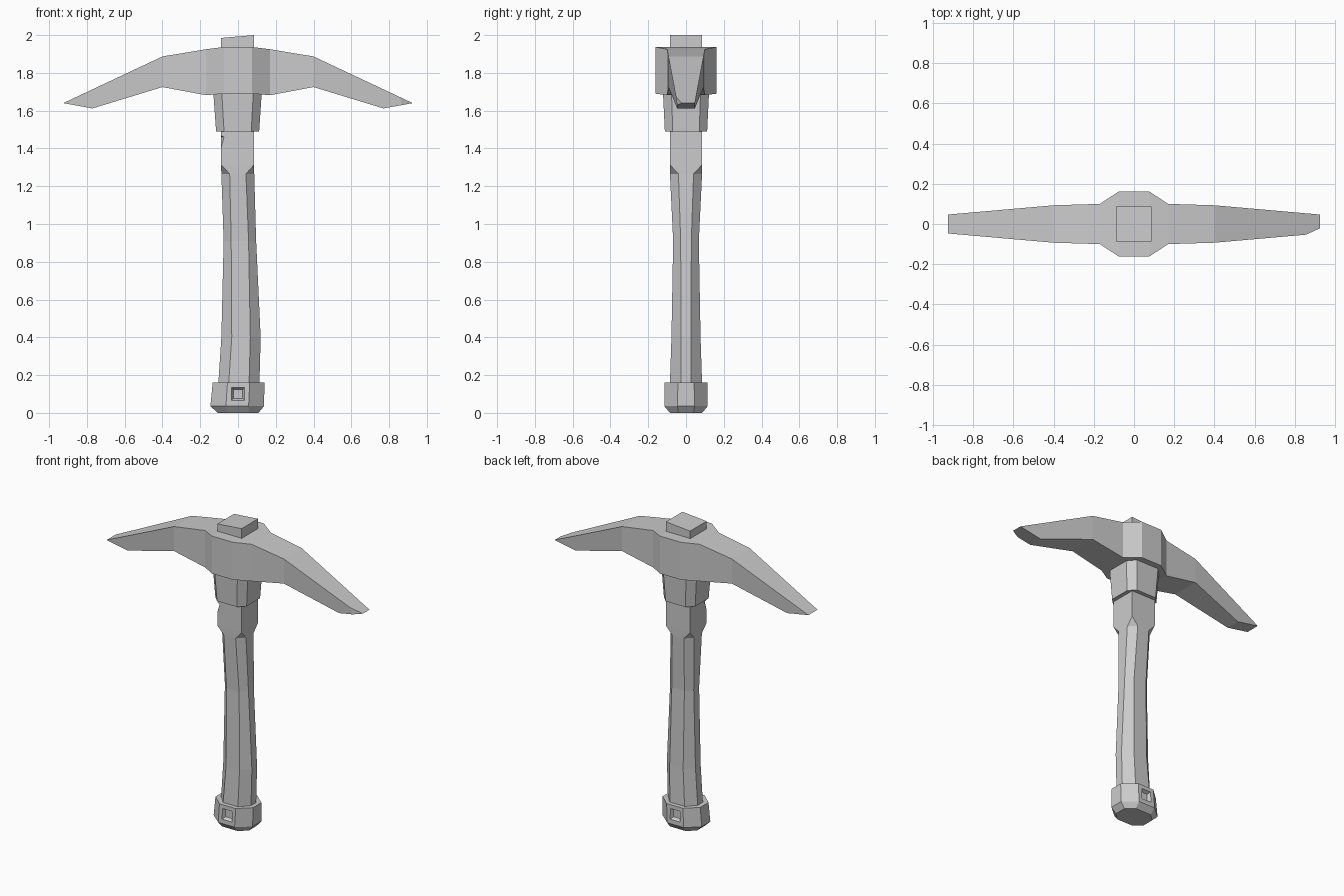
import bpy, bmesh
from mathutils import Vector

if "Cube" in bpy.data.objects:
    bpy.data.objects.remove(bpy.data.objects["Cube"])


def loft(name, rings, trim=None):
    """Skin a stack of equal-length rings and close both ends."""
    bm = bmesh.new()
    loops = [[bm.verts.new(p) for p in r] for r in rings]
    n = len(rings[0])
    for a, b in zip(loops, loops[1:]):
        for i in range(n):
            j = (i + 1) % n
            bm.faces.new((a[i], a[j], b[j], b[i]))
    bm.faces.new(loops[0])
    bm.faces.new(loops[-1])
    bmesh.ops.remove_doubles(bm, verts=bm.verts[:], dist=0.0001)
    if trim:
        bmesh.ops.bisect_plane(bm, geom=bm.verts[:] + bm.edges[:] + bm.faces[:],
                               plane_co=trim[0], plane_no=trim[1], clear_outer=True)
        bmesh.ops.holes_fill(bm, edges=[e for e in bm.edges if e.is_boundary])
    bmesh.ops.recalc_face_normals(bm, faces=bm.faces[:])
    me = bpy.data.meshes.new(name)
    bm.to_mesh(me)
    bm.free()
    ob = bpy.data.objects.new(name, me)
    bpy.context.collection.objects.link(ob)
    return ob


def octagon(z, x0, x1, hy, cx, cy):
    """Rectangle x0..x1 by +-hy with corners cut by cx, cy."""
    return [(x0 + cx, -hy, z), (x1 - cx, -hy, z), (x1, -hy + cy, z), (x1, hy - cy, z),
            (x1 - cx, hy, z), (x0 + cx, hy, z), (x0, hy - cy, z), (x0, -hy + cy, z)]


def carve(ob, cutter):
    """Subtract a cutter and discard it."""
    mod = ob.modifiers.new("carve", 'BOOLEAN')
    mod.operation = 'DIFFERENCE'
    mod.solver = 'EXACT'
    mod.object = cutter
    cutter.hide_render = True
    bpy.context.view_layer.objects.active = ob
    bpy.ops.object.modifier_apply(modifier=mod.name)
    bpy.data.objects.remove(cutter)


# Handle: square neck, stop chamfers, curved octagonal grip
handle_sections = [
    (0.10, -0.108, 0.112, 0.087, 0.055, 0.06),
    (0.40, -0.088, 0.120, 0.077, 0.055, 0.05),
    (0.91, -0.076, 0.096, 0.068, 0.040, 0.04),
    (1.265, -0.088, 0.086, 0.085, 0.044, 0.045),
    (1.315, -0.09, 0.086, 0.086, 0, 0),
    (1.99, -0.09, 0.086, 0.086, 0, 0)]
rings = [octagon(*s) for s in handle_sections]
rings[-1] = [(x, y, 1.985 if x < 0 else 2.0) for x, y, z in rings[-1]]
handle = loft("handle", rings)

# Chip broken out of the neck's front left corner
chip = [(-0.10, 1.485), (-0.055, 1.46), (-0.092, 1.32), (-0.12, 1.32), (-0.12, 1.485)]
carve(handle, loft("chip_cutter", [[(x, -0.12, z) for x, z in chip],
                                   [(x - 0.045, -0.04, z) for x, z in chip]]))

# Collar under the head
loft("collar", [octagon(1.49, -0.116, 0.112, 0.112, 0.042, 0.042),
                octagon(1.70, -0.131, 0.126, 0.122, 0.045, 0.045)])

# Pick head: x top, z top, x bottom, z bottom, half width top, half width bottom
half = [(0.075, 1.937, 0.075, 1.69, 0.162, 0.162),
        (0.17, 1.925, 0.17, 1.682, 0.10, 0.10),
        (0.40, 1.887, 0.40, 1.725, 0.093, 0.093),
        (0.925, 1.64, 0.77, 1.612, 0.047, 0.047)]


def head_ring(s, side):
    xt, zt, xb, zb, wt, wb = s
    return [(side * xt, -wt, zt), (side * xt, wt, zt),
            (side * xb, wb, zb), (side * xb, -wb, zb)]


loft("pick_head", [head_ring(s, -1) for s in reversed(half)] + [head_ring(s, 1) for s in half],
     trim=(Vector((0.86, -0.051, 1.64)), Vector((0.03, -0.065, 0)).normalized()))

# Pommel with a bevelled underside and square recesses front and back
pommel = loft("pommel", [octagon(0.0, -0.108, 0.108, 0.085, 0.05, 0.045),
                         octagon(0.036, -0.146, 0.138, 0.115, 0.082, 0.07),
                         octagon(0.16, -0.134, 0.140, 0.113, 0.078, 0.07)])


def square(y, r):
    return [(sx * r, y, 0.1 + sz * r) for sx, sz in ((-1, -1), (1, -1), (1, 1), (-1, 1))]


for side in (-1, 1):
    carve(pommel, loft("recess_cutter", [square(side * 0.125, 0.041), square(side * 0.094, 0.024)]))
